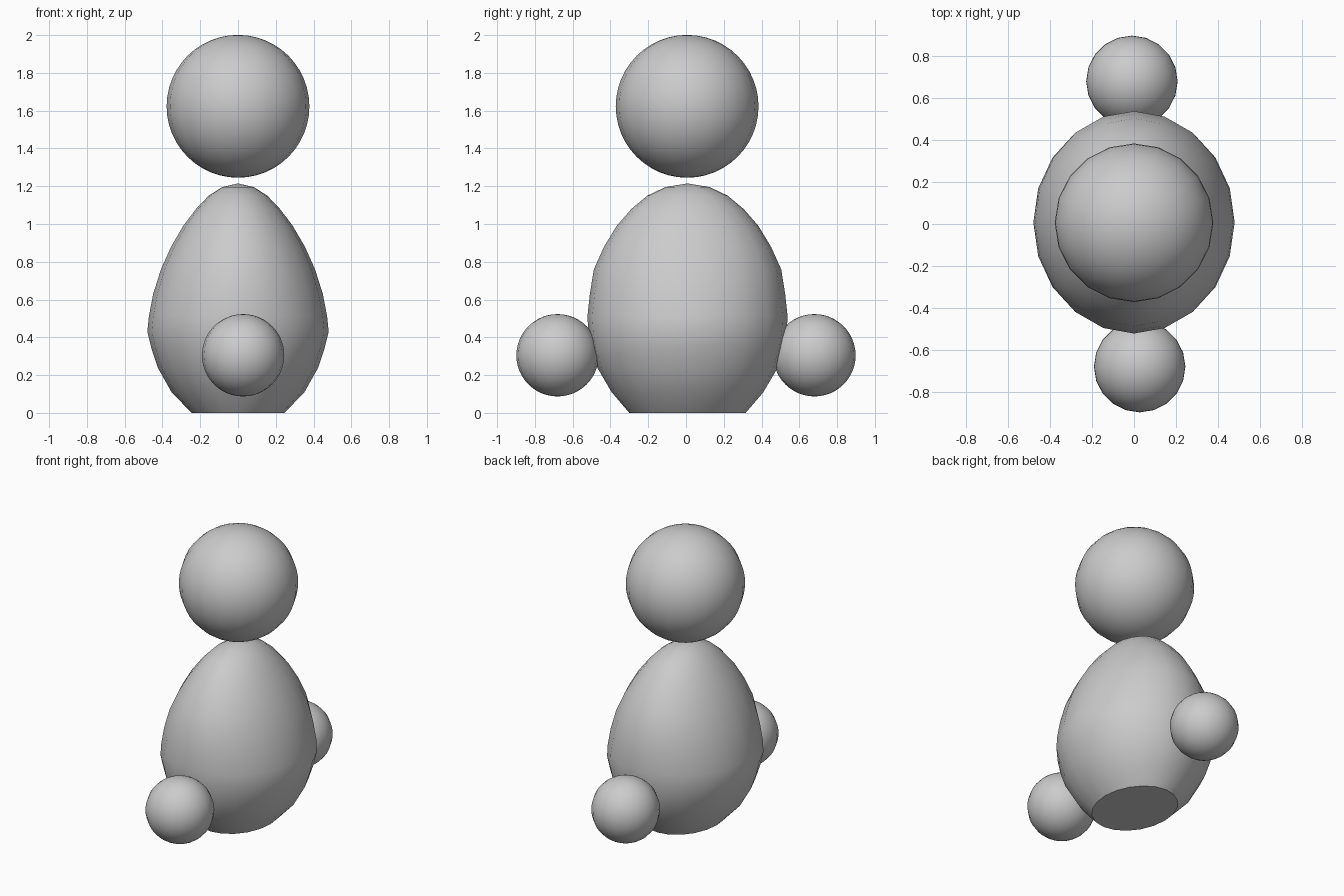
import bpy, bmesh
from math import cos, sin, tau, radians

if "Cube" in bpy.data.objects:
    bpy.data.objects.remove(bpy.data.objects["Cube"])

SIDES = 20


def smooth(ob, angle=40):
    bpy.ops.object.select_all(action='DESELECT')
    bpy.context.view_layer.objects.active = ob
    ob.select_set(True)
    bpy.ops.object.shade_smooth_by_angle(angle=radians(angle))


def ball(name, loc, r):
    bpy.ops.mesh.primitive_uv_sphere_add(segments=SIDES, ring_count=24, radius=r, location=loc)
    ob = bpy.context.object
    ob.name = name
    smooth(ob)


# egg-shaped body: elliptical rings (z, half width, half depth), flat base
rings = [(0.00, 0.246, 0.308), (0.11, 0.352, 0.402), (0.24, 0.425, 0.478),
         (0.34, 0.458, 0.510), (0.43, 0.480, 0.525), (0.51, 0.472, 0.530),
         (0.63, 0.449, 0.517), (0.76, 0.408, 0.496), (0.88, 0.354, 0.442),
         (0.99, 0.290, 0.375), (1.08, 0.222, 0.297), (1.15, 0.155, 0.213),
         (1.195, 0.085, 0.118)]
CY = 0.008
bm = bmesh.new()
loops = [[bm.verts.new((rx * cos(tau * i / SIDES), CY + ry * sin(tau * i / SIDES), z))
          for i in range(SIDES)] for z, rx, ry in rings]
tip = bm.verts.new((0, CY, 1.215))
bm.faces.new(loops[0][::-1])
for lo, hi in zip(loops, loops[1:]):
    for i in range(SIDES):
        j = (i + 1) % SIDES
        bm.faces.new((lo[i], lo[j], hi[j], hi[i]))
for i in range(SIDES):
    bm.faces.new((loops[-1][i], loops[-1][(i + 1) % SIDES], tip))
mesh = bpy.data.meshes.new("body")
bm.to_mesh(mesh)
bm.free()
body = bpy.data.objects.new("body", mesh)
bpy.context.collection.objects.link(body)
smooth(body)

# floating head
ball("head", (0, 0.006, 1.623), 0.378)

# hands at front and back
ball("front_hand", (0.027, -0.68, 0.305), 0.218)
ball("back_hand", (-0.010, 0.68, 0.305), 0.218)
